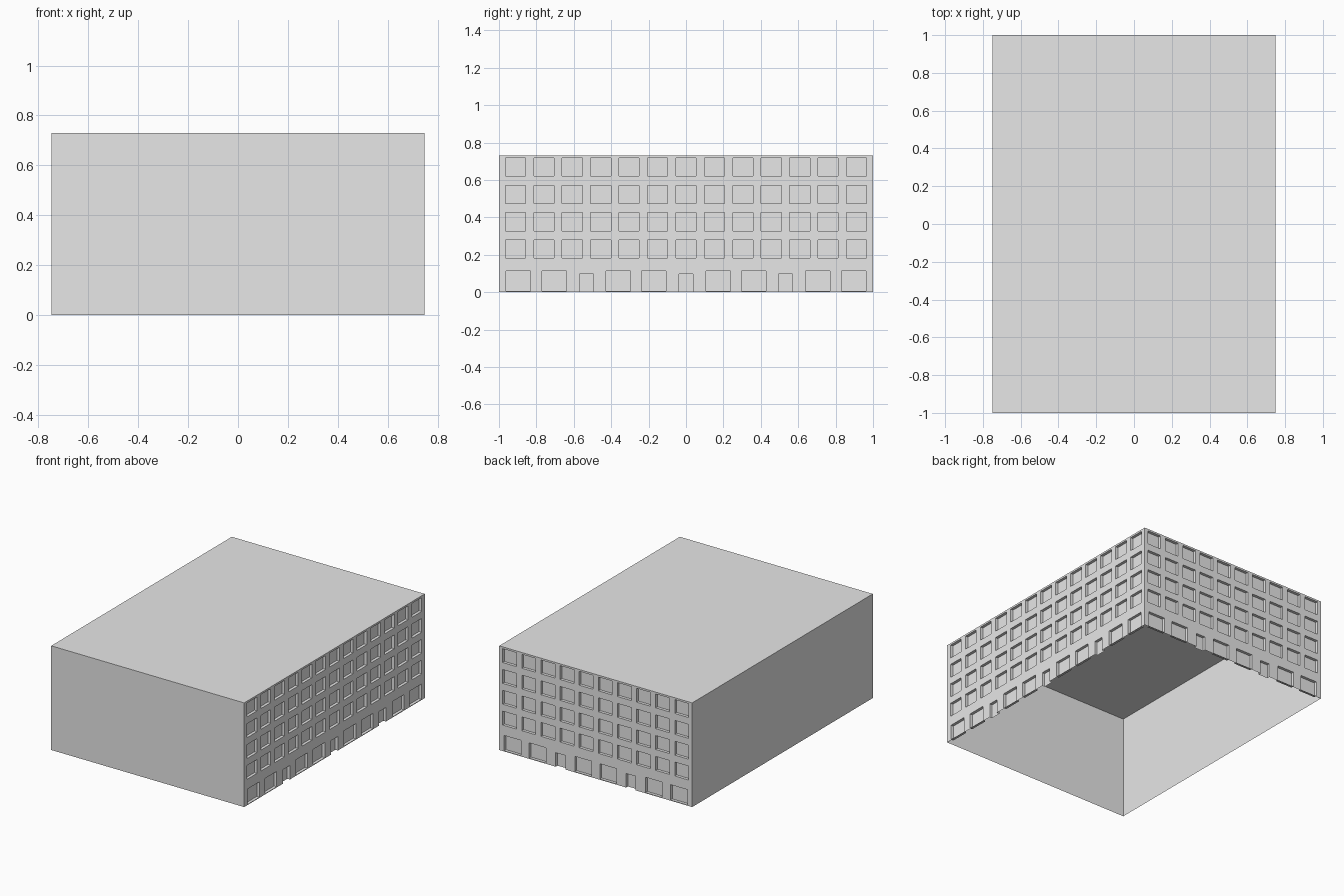
import bpy
import bmesh
from mathutils import Vector

HX, HY, FLOOR, STOREYS = 0.748, 1.0, 0.146, 5
TOP = FLOOR * STOREYS
DEPTH = 0.02

old = bpy.data.objects.get("Cube")
if old:
    bpy.data.objects.remove(old, do_unlink=True)

# One plain colour for the whole building
grey = bpy.data.materials.new("light_grey")
grey.use_nodes = True
grey.diffuse_color = (0.8, 0.8, 0.8, 1)
grey.node_tree.nodes["Principled BSDF"].inputs["Base Color"].default_value = (0.8, 0.8, 0.8, 1)


def quad(bm, *points):
    bm.faces.new([bm.verts.new(p) for p in points])


def finish(bm, name):
    bmesh.ops.remove_doubles(bm, verts=bm.verts, dist=0.0001)
    mesh = bpy.data.meshes.new(name)
    bm.to_mesh(mesh)
    bm.free()
    mesh.materials.append(grey)
    obj = bpy.data.objects.new(name, mesh)
    bpy.context.collection.objects.link(obj)


def right_side(u, z, d=0):
    return Vector((HX - d, u, z))


def back_side(u, z, d=0):
    return Vector((-u, HY - d, z))


def left_side(u, z, d=0):
    return Vector((-HX + d, -u, z))


def front_side(u, z, d=0):
    return Vector((u, -HY + d, z))


def panel(bm, place, u0, u1, z0, z1, d=0):
    quad(bm, place(u0, z0, d), place(u1, z0, d), place(u1, z1, d), place(u0, z1, d))


def opening(bm, place, u0, u1, z0, z1):
    """Recessed pane with its reveals; a door at ground level has no sill."""
    panel(bm, place, u0, u1, z0, z1, DEPTH)
    corners = [(u0, z0), (u1, z0), (u1, z1), (u0, z1)]
    for i, a in enumerate(corners):
        b = corners[(i + 1) % 4]
        if a[1] == b[1] == 0:
            continue
        quad(bm, place(*a), place(*b), place(*b, DEPTH), place(*a, DEPTH))


def storey(bm, place, half, base, openings):
    """One floor of wall: piers between openings, spandrels above and below."""
    u = -half
    for centre, width, low, high in sorted(openings):
        u0, u1 = centre - width / 2, centre + width / 2
        panel(bm, place, u, u0, base, base + FLOOR)
        if low > 0:
            panel(bm, place, u0, u1, base, base + low)
        panel(bm, place, u0, u1, base + high, base + FLOOR)
        opening(bm, place, u0, u1, base + low, base + high)
        u = u1
    panel(bm, place, u, half, base, base + FLOOR)


def facade(name, place, half, columns, reach, shops, doors):
    bm = bmesh.new()
    # Ground floor: wide windows and doors
    ground = [(c, 0.13, 0.005, 0.112) for c in shops]
    ground += [(c, 0.074, 0, 0.098) for c in doors]
    storey(bm, place, half, 0, ground)
    # Upper floors: even rows of windows
    row = [(-reach + 2 * reach * i / (columns - 1), 0.108, 0.036, 0.133)
           for i in range(columns)]
    for level in range(1, STOREYS):
        storey(bm, place, half, level * FLOOR, row)
    finish(bm, name)


def both(*values):
    return [s * v for v in values for s in (-1, 1)]


# Facades with windows
facade("right_facade", right_side, HY, 13, 0.912,
       both(0.172, 0.363, 0.705, 0.897), [0] + both(0.532))
facade("back_facade", back_side, HX, 10, 0.667,
       both(0.097, 0.451, 0.645), both(0.273))

# Plain walls
for name, place, half in (("left_wall", left_side, HY), ("front_wall", front_side, HX)):
    bm = bmesh.new()
    panel(bm, place, -half, half, 0, TOP)
    finish(bm, name)

# Flat roof, open underneath
bm = bmesh.new()
quad(bm, (-HX, -HY, TOP), (HX, -HY, TOP), (HX, HY, TOP), (-HX, HY, TOP))
finish(bm, "roof")
